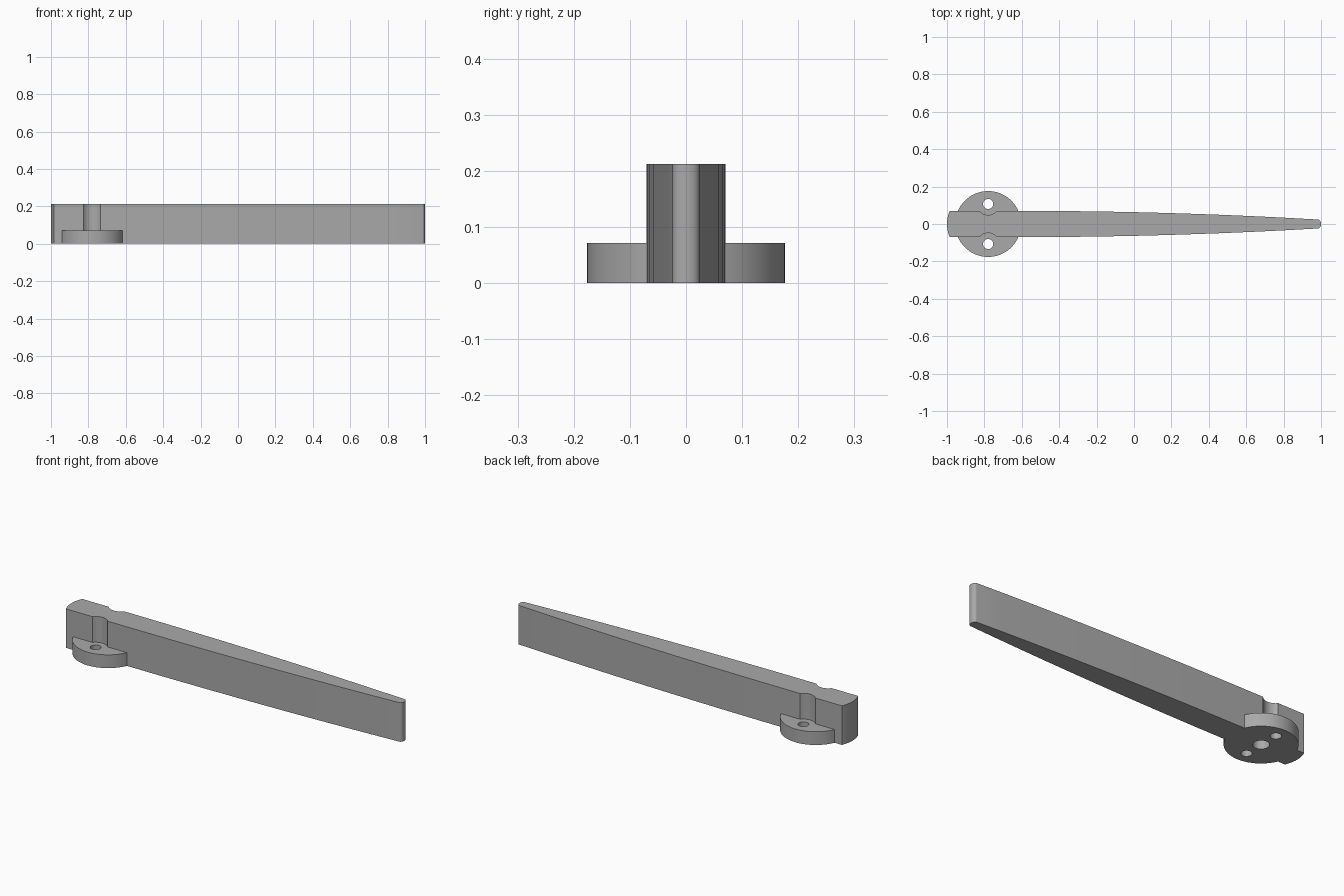
import bpy, bmesh, math

cube = bpy.data.objects.get("Cube")
if cube:
    bpy.data.objects.remove(cube, do_unlink=True)

HEIGHT, HALF, PIVOT = 0.212, 0.07, -0.78
DISC_R, DISC_H = 0.176, 0.072
SCREW_Y = 0.107

grey = bpy.data.materials.new("plain grey")
grey.use_nodes = True
colour = (0.4, 0.4, 0.4, 1)
grey.diffuse_color = colour
grey.node_tree.nodes["Principled BSDF"].inputs["Base Color"].default_value = colour


def prism(name, outline, z0, z1):
    """Extrude a counter-clockwise outline from z0 to z1."""
    bm = bmesh.new()
    face = bm.faces.new([bm.verts.new((x, y, z0)) for x, y in outline])
    top = bmesh.ops.extrude_face_region(bm, geom=[face])
    verts = [v for v in top["geom"] if isinstance(v, bmesh.types.BMVert)]
    bmesh.ops.translate(bm, verts=verts, vec=(0, 0, z1 - z0))
    bmesh.ops.recalc_face_normals(bm, faces=bm.faces)
    mesh = bpy.data.meshes.new(name)
    bm.to_mesh(mesh)
    bm.free()
    mesh.materials.append(grey)
    obj = bpy.data.objects.new(name, mesh)
    bpy.context.collection.objects.link(obj)
    return obj


def circle(x, y, r, n=48):
    return [(x + r * math.cos(math.tau * i / n), y + r * math.sin(math.tau * i / n))
            for i in range(n)]


def combine(target, tool, operation):
    """Apply a boolean and discard the tool."""
    mod = target.modifiers.new(operation.lower(), "BOOLEAN")
    mod.operation, mod.object, mod.solver = operation, tool, "EXACT"
    bpy.context.view_layer.objects.active = target
    bpy.ops.object.modifier_apply(modifier=mod.name)
    bpy.data.objects.remove(tool, do_unlink=True)


# Lever arm: bowed heel, straight grip, curved taper, rounded tip
def half_width(x):
    return HALF - 0.0184 * max(0, x + 0.6) ** 2


side = [(-0.985, HALF)]
side += [(-0.6 + 1.585 * i / 10, half_width(-0.6 + 1.585 * i / 10)) for i in range(11)]
tip_y = side[-1][1]
tip = []
for i in range(1, 12):
    a = math.pi / 2 - math.pi * i / 12
    tip.append((0.985 + 0.015 * math.cos(a), tip_y * math.sin(a)))
heel = []
for i in range(1, 12):
    t = -1 + i / 6
    heel.append((-1 + 0.015 * t * t, HALF * t))
outline = side + tip + [(x, -y) for x, y in reversed(side)] + heel
arm = prism("lever_arm", outline[::-1], 0, HEIGHT)

# Screwdriver clearance grooves above the mounting disc
for s in (-1, 1):
    groove = prism("groove_cutter", circle(PIVOT, s * SCREW_Y, 0.059), DISC_H, HEIGHT + 0.1)
    combine(arm, groove, "DIFFERENCE")

# Mounting disc
combine(arm, prism("mounting_disc", circle(PIVOT, 0, DISC_R, 96), 0, DISC_H), "UNION")

# Screw holes and blind shaft socket
for s in (-1, 1):
    hole = prism("screw_cutter", circle(PIVOT, s * SCREW_Y, 0.027, 32), -0.1, DISC_H + 0.02)
    combine(arm, hole, "DIFFERENCE")
combine(arm, prism("socket_cutter", circle(PIVOT, 0, 0.04), -0.1, 0.14), "DIFFERENCE")

bpy.ops.object.select_all(action="DESELECT")
arm.select_set(True)
bpy.context.view_layer.objects.active = arm
bpy.ops.object.shade_smooth_by_angle(angle=math.radians(30))
